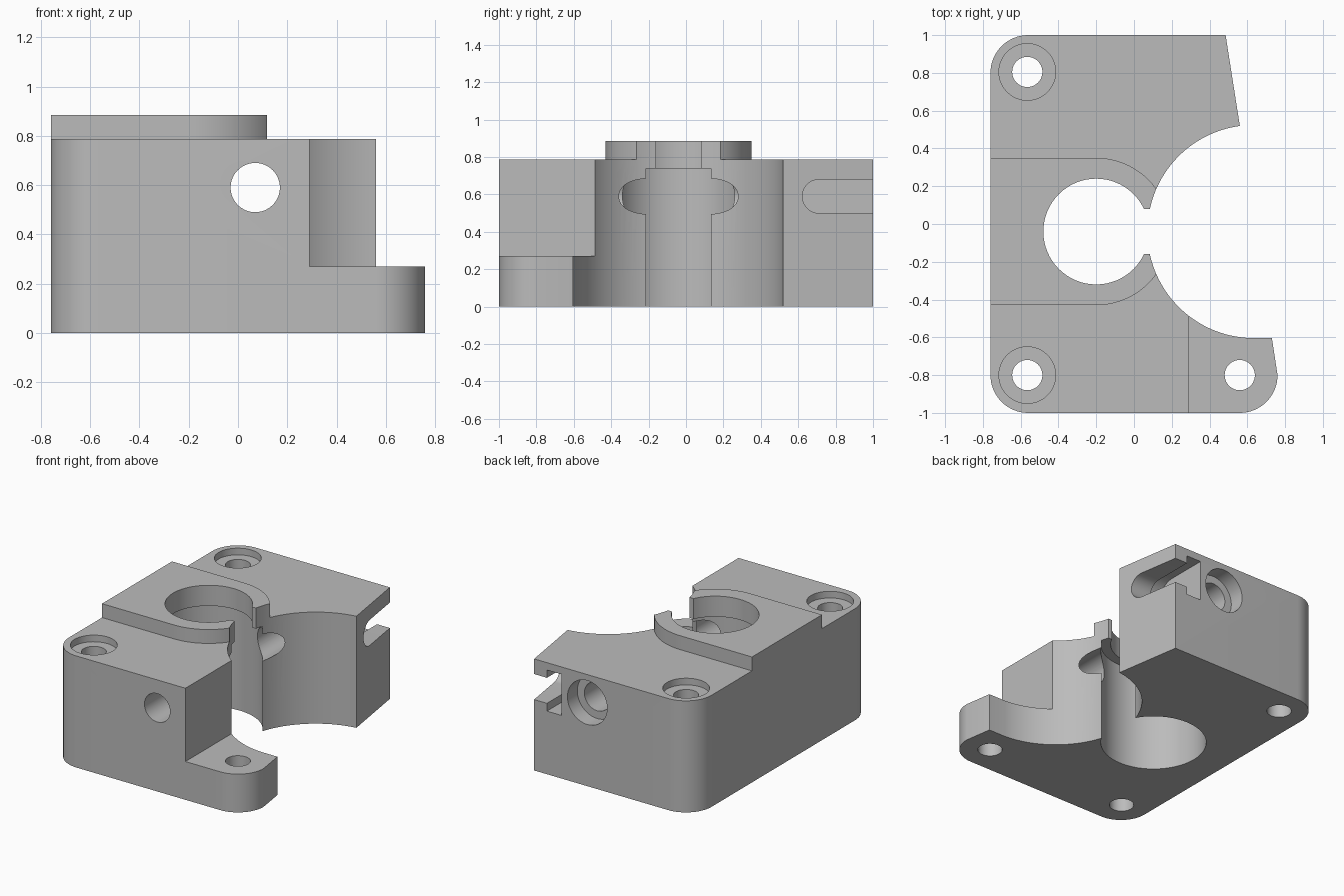
import bpy, bmesh
from math import radians, cos, sin
from mathutils import Matrix, Vector

if "Cube" in bpy.data.objects:
    bpy.data.objects.remove(bpy.data.objects["Cube"], do_unlink=True)

grey = bpy.data.materials.new("plain grey")
grey.use_nodes = True
colour = (0.5, 0.5, 0.5, 1)
grey.diffuse_color = colour
grey.node_tree.nodes["Principled BSDF"].inputs["Base Color"].default_value = colour


def arc(cx, cy, r, start, end, steps=16):
    angles = [radians(start + (end - start) * i / steps) for i in range(steps + 1)]
    return [(cx + r * cos(a), cy + r * sin(a)) for a in angles]


def circle(cx, cy, r, steps=64):
    return arc(cx, cy, r, 0, 360, steps)[:-1]


def rect(x0, x1, y0, y1):
    return [(x0, y0), (x1, y0), (x1, y1), (x0, y1)]


def prism(name, profile, low, high, axis="Z"):
    """Extrude a profile along Z (x, y), Y (x, z) or X (y, z)."""
    place = {"Z": lambda a, b, d: (a, b, d),
             "Y": lambda a, b, d: (a, d, b),
             "X": lambda a, b, d: (d, a, b)}[axis]
    bm = bmesh.new()
    base = bm.faces.new([bm.verts.new(place(a, b, low)) for a, b in profile])
    top = bmesh.ops.extrude_face_region(bm, geom=[base])["geom"]
    move = Vector(place(0, 0, high - low))
    bmesh.ops.translate(bm, vec=move, verts=[v for v in top if isinstance(v, bmesh.types.BMVert)])
    bmesh.ops.recalc_face_normals(bm, faces=bm.faces)
    mesh = bpy.data.meshes.new(name)
    bm.to_mesh(mesh)
    bm.free()
    mesh.materials.append(grey)
    obj = bpy.data.objects.new(name, mesh)
    bpy.context.collection.objects.link(obj)
    return obj


# Block outline with rounded corners and the large round hollow on the right
CY = -0.04
outline = (arc(-0.56, -0.8, 0.2, 180, 270)
           + arc(0.56, -0.8, 0.2, 270, 360)
           + [(0.73, -0.603)]
           + arc(0.635, CY, 0.564, 266, 97.6, 48)
           + [(0.485, 1)]
           + arc(-0.56, 0.8, 0.2, 90, 180))
body = prism("mounting_block", outline, 0, 0.885)

# Everything above the deck except the raised boss
around_boss = ([(-1, 0.35)] + arc(-0.2, CY, 0.39, 90, -90, 40)
               + [(-1, -0.43), (-1, -1.2), (1, -1.2), (1, 1.2), (-1, 1.2)])
cutters = [
    prism("deck_cut", around_boss, 0.787, 1.1),
    prism("foot_cut", rect(0.29, 1, -1.2, -0.35), 0.27, 1.2),
    # Main bore with a narrower lip on top and its side opening
    prism("bore_cut", circle(-0.2, CY, 0.345), -0.1, 0.74),
    prism("lip_cut", circle(-0.2, CY, 0.28), 0.6, 1.2),
    prism("opening_cut", rect(-0.05, 0.3, CY - 0.12, CY + 0.12), 0.6, 1.2),
    # Cross hole from front to back, with a wide recess at the back
    prism("cross_hole_cut", circle(0.07, 0.59, 0.1), -1.2, 1.2, "Y"),
    prism("back_recess_cut", circle(0.07, 0.59, 0.155), 0.89, 1.2, "Y"),
]

# Screw holes, two of them counterbored
for x, y, sunk in ((-0.565, -0.8, True), (-0.565, 0.805, True), (0.56, -0.8, False)):
    cutters.append(prism("screw_hole_cut", circle(x, y, 0.08, 40), -0.1, 1.2))
    if sunk:
        cutters.append(prism("counterbore_cut", circle(x, y, 0.15, 48), 0.74, 1.2))

# Stepped slot in the back right corner: narrow outside, wide inside
for r, x0, x1 in ((0.09, 0.3, 0.8), (0.145, 0.27, 0.385)):
    slot = arc(0.712, 0.59, r, 90, 270, 24) + [(1.2, 0.59 - r), (1.2, 0.59 + r)]
    cutters.append(prism("slot_cut", slot, x0, x1, "X"))

bpy.context.view_layer.objects.active = body
for cutter in cutters:
    mod = body.modifiers.new("cut", "BOOLEAN")
    mod.operation = "DIFFERENCE"
    mod.solver = "EXACT"
    mod.object = cutter
    bpy.ops.object.modifier_apply(modifier=mod.name)
    bpy.data.objects.remove(cutter, do_unlink=True)

bpy.ops.object.select_all(action="DESELECT")
body.select_set(True)
bpy.ops.object.shade_smooth_by_angle(angle=radians(30))
